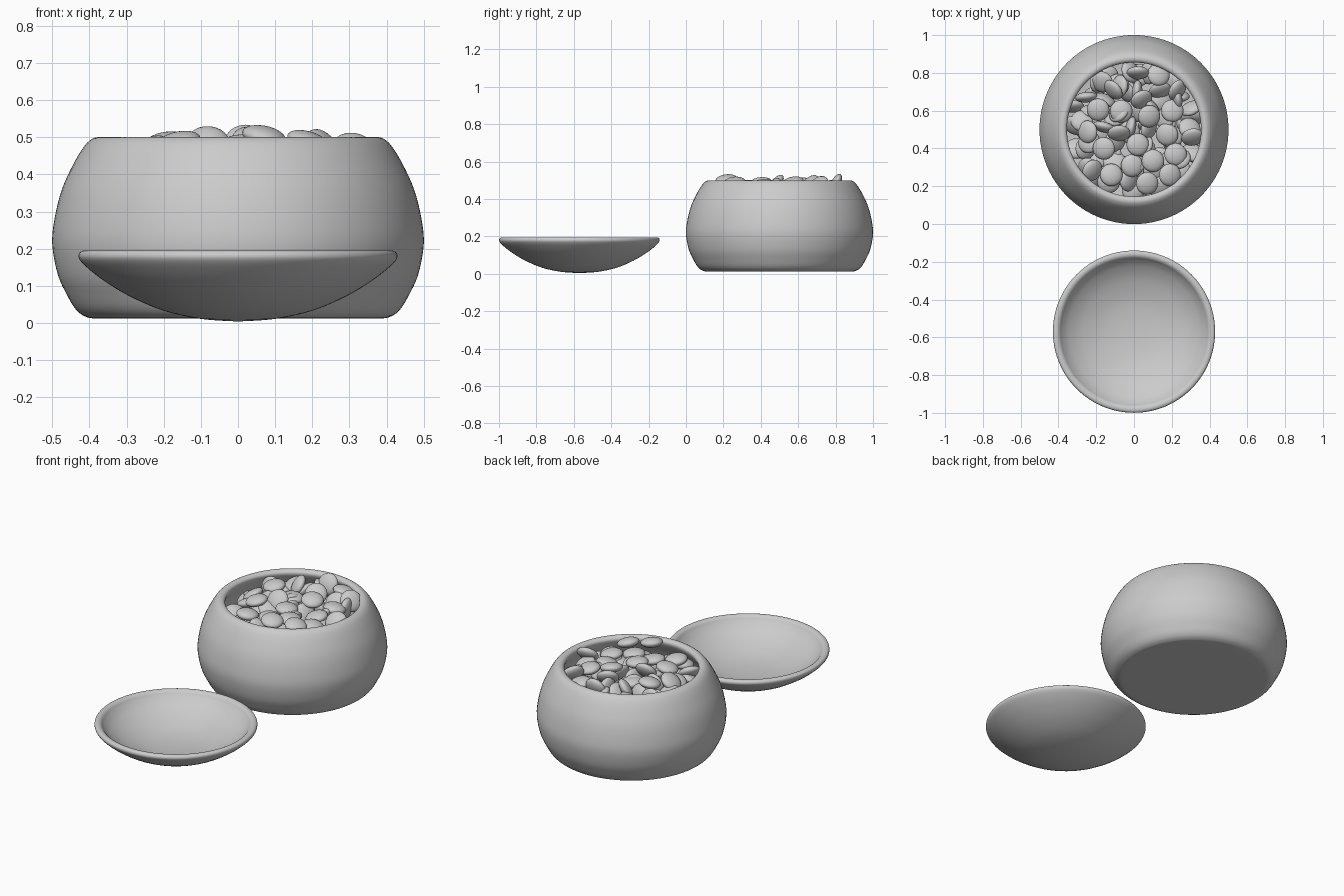
import bpy, bmesh, math, random
from mathutils import Vector, Euler, Matrix

if "Cube" in bpy.data.objects:
    bpy.data.objects.remove(bpy.data.objects["Cube"])

random.seed(7)


def smooth_path(pts, steps=4):
    """Catmull-Rom curve through the profile points."""
    p = [Vector(q) for q in pts]
    p = [p[0]] + p + [p[-1]]
    out = []
    for i in range(1, len(p) - 2):
        a, b, c, d = p[i - 1:i + 3]
        for s in range(steps):
            t = s / steps
            out.append(0.5 * (2 * b + (c - a) * t + (2 * a - 5 * b + 4 * c - d) * t ** 2
                              + (3 * b - a - 3 * c + d) * t ** 3))
    return out + [p[-1]]


def finish(bm, name):
    mesh = bpy.data.meshes.new(name)
    bm.to_mesh(mesh)
    bm.free()
    for f in mesh.polygons:
        f.use_smooth = True
    ob = bpy.data.objects.new(name, mesh)
    bpy.context.collection.objects.link(ob)
    return ob


def lathe(name, pts, centre, sides=96):
    bm = bmesh.new()
    vs = [bm.verts.new((q.x, 0, q.y)) for q in smooth_path(pts)]
    es = [bm.edges.new(e) for e in zip(vs, vs[1:])]
    bmesh.ops.spin(bm, geom=vs + es, cent=(0, 0, 0), axis=(0, 0, 1),
                   angle=math.tau, steps=sides, use_duplicate=False)
    bmesh.ops.remove_doubles(bm, verts=bm.verts, dist=0.0004)
    bmesh.ops.recalc_face_normals(bm, faces=bm.faces)
    ob = finish(bm, name)
    ob.location = centre
    return ob


# Round jar with an open top
lathe("jar", [(0, .012), (.2, .012), (.37, .012), (.41, .017), (.437, .037), (.46, .075),
              (.485, .13), (.5, .21), (.494, .28), (.474, .36), (.442, .43), (.413, .477),
              (.392, .496), (.375, .5), (.361, .494), (.355, .48), (.365, .455), (.41, .38),
              (.445, .28), (.45, .2), (.42, .1), (.36, .06), (.2, .055), (0, .055)],
      (0, .5, 0))

# Shallow lid lying upside down in front, like a dish
lathe("lid", [(0, .004), (.1, .011), (.2, .033), (.29, .071), (.36, .113), (.405, .148),
              (.426, .17), (.429, .184), (.422, .193), (.408, .195), (.394, .188),
              (.378, .168), (.345, .138), (.28, .1), (.18, .066), (.09, .052), (0, .048)],
      (0, -.57, 0))

# Lens-shaped sweets: (x, y, z, tilt about x, tilt about y), hand-placed ones first
sweets = [(.07, .715 - .5, .503, .15, .2), (.19, .26, .488, .1, .3), (.02, .80, .478, 1.15, 0),
          (-.16, .40, .488, .1, -.2), (.08, .57, .49, .2, .2), (.04, .66, .48, .7, .5),
          (-.19, .605, .487, .15, -.1), (.02, .42, .48, 0, .1), (.23, .71, .47, .5, .9),
          (.31, .46, .465, .8, .2), (-.08, .48, .48, .9, .1), (-.12, .26, .472, -.1, .1),
          (.1, .335, .475, 0, .1), (-.11, .71, .47, .6, -.9), (.13, .79, .47, -.2, .2)]
layers = [(.463, .105, .28, .35), (.432, .095, .31, .55), (.395, .1, .33, .5), (.35, .11, .35, .5)]
for z, gap, reach, tilt in layers:
    placed = [Vector(s[:2]) for s in sweets if abs(s[2] - z) < .045] if z > .45 else []
    for _ in range(2500):
        r, a = reach * math.sqrt(random.random()), random.uniform(0, math.tau)
        p = Vector((r * math.cos(a), .5 + r * math.sin(a)))
        if all((p - q).length > gap for q in placed):
            placed.append(p)
            # sweets at the back lie more on edge
            k = tilt * (1.5 if p.y > .5 else .8)
            sweets.append((p.x, p.y, z + random.uniform(-.01, .01),
                           random.gauss(0, k), random.gauss(0, k)))

bm = bmesh.new()
for x, y, z, rx, ry in sweets:
    m = (Matrix.Translation((x, y, z)) @ Euler((rx, ry, 0)).to_matrix().to_4x4()
         @ Matrix.Diagonal((.06, .06, .027, 1)))
    bmesh.ops.create_uvsphere(bm, u_segments=24, v_segments=12, radius=1, matrix=m)
finish(bm, "sweets")
